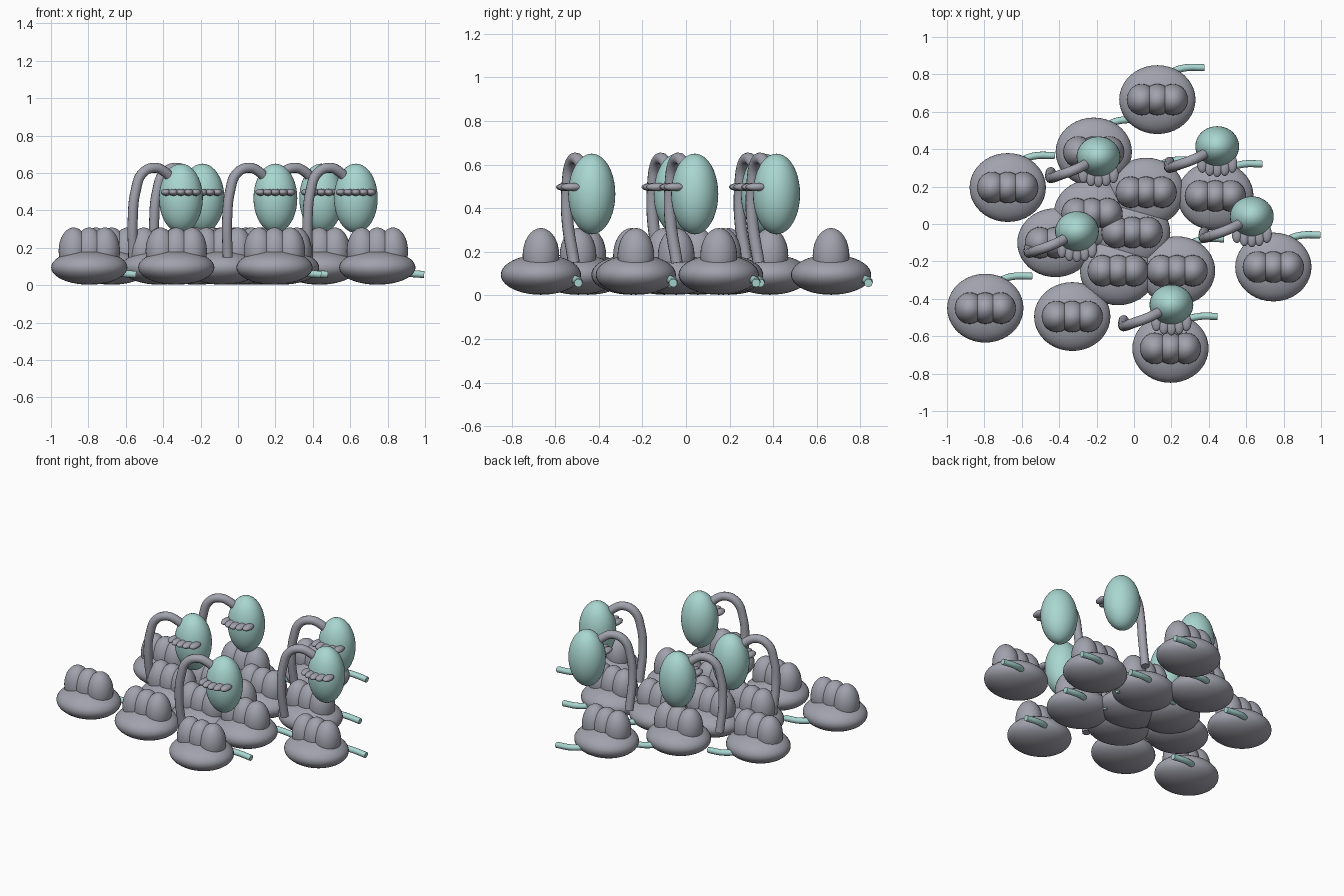
import bpy, bmesh
from mathutils import Matrix, Vector

if "Cube" in bpy.data.objects:
    bpy.data.objects.remove(bpy.data.objects["Cube"])


def make_material(name, color):
    m = bpy.data.materials.new(name)
    m.diffuse_color = (*color, 1)
    m.use_nodes = True
    m.node_tree.nodes["Principled BSDF"].inputs["Base Color"].default_value = m.diffuse_color
    return m


GREY = make_material("warm grey", (0.36, 0.36, 0.42))
TEAL = make_material("pale teal", (0.40, 0.68, 0.64))


def ellipsoids(name, mat, items, seg=32, rings=16):
    """One smooth mesh made of ellipsoids given as (centre, radii)."""
    bm = bmesh.new()
    for centre, radii in items:
        bmesh.ops.create_uvsphere(
            bm, u_segments=seg, v_segments=rings, radius=1,
            matrix=Matrix.Translation(centre) @ Matrix.Diagonal((*radii, 1)))
    for f in bm.faces:
        f.smooth = True
    me = bpy.data.meshes.new(name)
    bm.to_mesh(me)
    bm.free()
    me.materials.append(mat)
    return me


def tube(name, mat, points, radius):
    """Round capped tube along a smooth path."""
    cu = bpy.data.curves.new(name, 'CURVE')
    cu.dimensions = '3D'
    cu.bevel_depth = radius
    cu.bevel_resolution = 4
    cu.use_fill_caps = True
    cu.resolution_u = 8
    sp = cu.splines.new('BEZIER')
    sp.bezier_points.add(len(points) - 1)
    for bp, p in zip(sp.bezier_points, points):
        bp.co = p
        bp.handle_left_type = bp.handle_right_type = 'AUTO'
    cu.materials.append(mat)
    return cu


def place(data, x, y):
    ob = bpy.data.objects.new(data.name, data)
    ob.location = (x, y, 0)
    bpy.context.collection.objects.link(ob)


# Squat base with three upright lobes and a small tail tube
base = ellipsoids("base", GREY, [((0, 0, 0.095), (0.204, 0.184, 0.092))], 40, 20)
lobes = ellipsoids("lobes", GREY, [((dx, 0, 0.183), (0.08, 0.084, 0.126))
                                   for dx in (-0.084, 0, 0.084)])
tail = tube("tail", TEAL, [(0.03, 0.11, 0.085), (0.09, 0.152, 0.075),
                           (0.15, 0.170, 0.066), (0.25, 0.171, 0.057)], 0.019)

# Upright egg with a hooked stem and a scalloped band on its front
egg = ellipsoids("egg", TEAL, [((0, 0, 0.465), (0.117, 0.108, 0.185))], 40, 20)
stem = tube("stem", GREY, [(-0.255, -0.082, 0.15), (-0.258, -0.112, 0.35),
                           (-0.243, -0.112, 0.50), (-0.205, -0.098, 0.60),
                           (-0.14, -0.075, 0.628), (-0.085, -0.05, 0.605),
                           (-0.045, -0.025, 0.56)], 0.027)
band = ellipsoids("band", GREY, [((dx, -0.116 + 3.5 * dx * dx, 0.497),
                                  (0.027, 0.048, 0.019))
                                 for dx in (-0.08, -0.04, 0, 0.04, 0.08)], 24, 12)

base_spots = [(0.125, 0.665), (-0.675, 0.195), (-0.215, 0.385), (0.065, 0.17),
              (0.435, 0.15), (-0.42, -0.10), (-0.225, 0.055), (-0.01, -0.045),
              (-0.085, -0.25), (0.23, -0.25), (0.745, -0.23), (-0.795, -0.45),
              (-0.33, -0.495), (0.195, -0.665)]
egg_spots = [(-0.19, 0.36), (0.445, 0.415), (-0.305, -0.04),
             (0.63, 0.04), (0.20, -0.432)]

for x, y in base_spots:
    for part in (base, lobes, tail):
        place(part, x, y)
for x, y in egg_spots:
    for part in (egg, stem, band):
        place(part, x, y)
